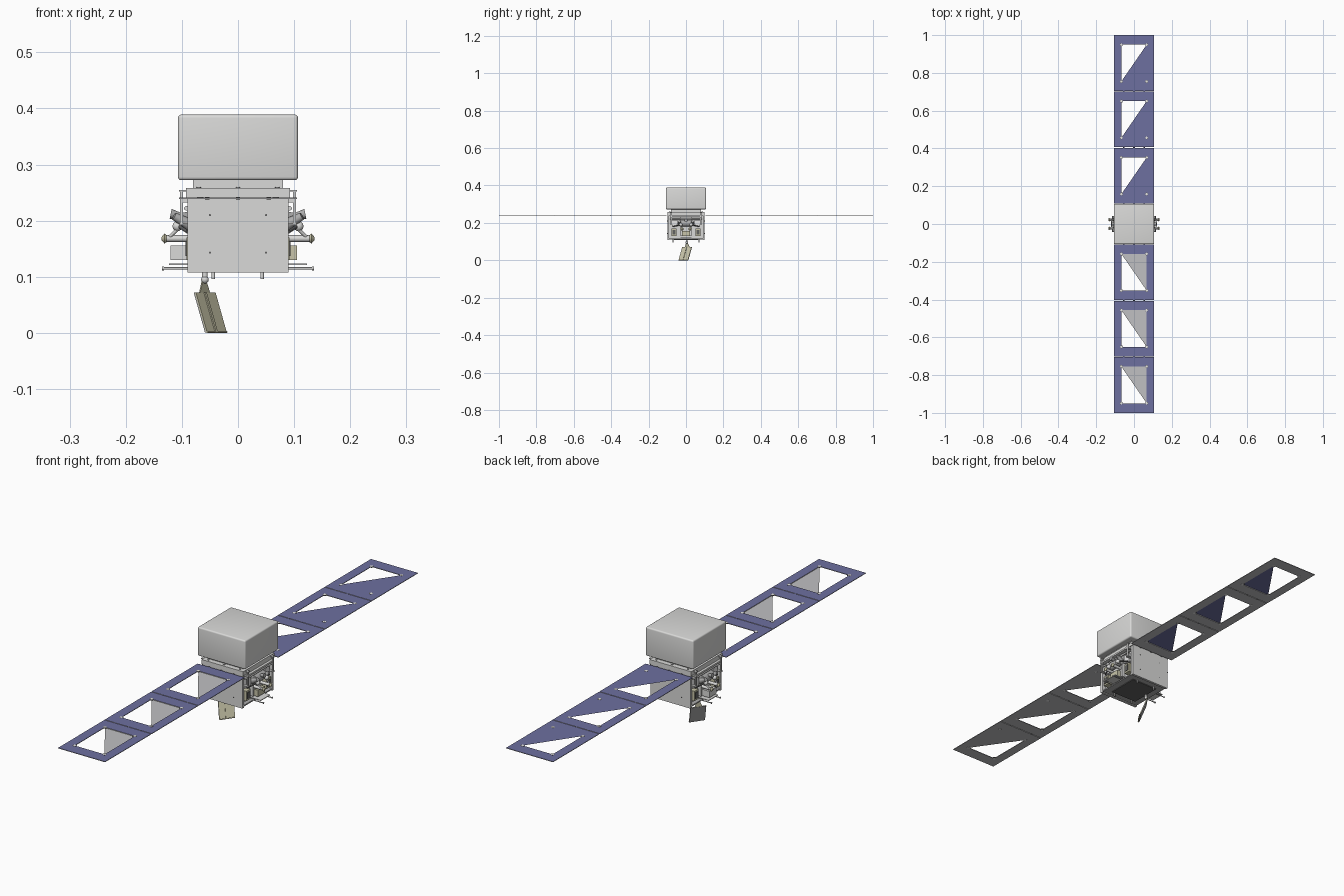
import bpy, bmesh, math
from mathutils import Vector

if "Cube" in bpy.data.objects:
    bpy.data.objects.remove(bpy.data.objects["Cube"])


def mat(name, r, g, b):
    m = bpy.data.materials.new(name)
    m.diffuse_color = (r, g, b, 1)
    m.use_nodes = True
    m.node_tree.nodes["Principled BSDF"].inputs["Base Color"].default_value = m.diffuse_color
    return m


LIGHT = mat("light grey", 0.70, 0.70, 0.69)
MID = mat("mid grey", 0.42, 0.42, 0.42)
DARK = mat("dark grey", 0.12, 0.12, 0.12)
BLUE = mat("cell blue", 0.155, 0.16, 0.35)
BACK = mat("panel back grey", 0.53, 0.53, 0.54)
CREAM = mat("pale cream", 0.58, 0.56, 0.40)
WHITE = mat("off white", 0.85, 0.85, 0.85)


def finish(name, bm, mats):
    bmesh.ops.recalc_face_normals(bm, faces=bm.faces)
    me = bpy.data.meshes.new(name)
    bm.to_mesh(me)
    bm.free()
    ob = bpy.data.objects.new(name, me)
    bpy.context.collection.objects.link(ob)
    for m in mats:
        me.materials.append(m)
    return ob


def box(name, x, y, z, m, bevel=0):
    """Box from (low, high) pairs, in any order."""
    bm = bmesh.new()
    bmesh.ops.create_cube(bm, size=1)
    for v in bm.verts:
        v.co = [(a[0] + a[1]) / 2 + c * abs(a[1] - a[0]) for a, c in zip((x, y, z), v.co)]
    if bevel:
        bmesh.ops.bevel(bm, geom=bm.edges[:], offset=bevel, segments=4, profile=0.5, affect='EDGES')
    ob = finish(name, bm, [m])
    if bevel:
        smooth(ob)
    return ob


def smooth(ob):
    bpy.ops.object.select_all(action='DESELECT')
    ob.select_set(True)
    bpy.context.view_layer.objects.active = ob
    bpy.ops.object.shade_smooth_by_angle(angle=math.radians(35))


def rod(name, p, q, r, m, r2=None, sides=14):
    """Cylinder or cone from p to q."""
    p, q = Vector(p), Vector(q)
    bm = bmesh.new()
    bmesh.ops.create_cone(bm, cap_ends=True, segments=sides, radius1=r,
                          radius2=r if r2 is None else r2, depth=(q - p).length)
    rot = (q - p).to_track_quat('Z', 'Y')
    for v in bm.verts:
        v.co = rot @ v.co + (p + q) / 2
    ob = finish(name, bm, [m])
    smooth(ob)
    return ob


def ball(name, c, r, m):
    bm = bmesh.new()
    bmesh.ops.create_uvsphere(bm, u_segments=14, v_segments=8, radius=r)
    bmesh.ops.translate(bm, verts=bm.verts, vec=c)
    smooth(finish(name, bm, [m]))


def panel(name, y0, s):
    """Solar panel: blue on top, grey below, window half filled by a triangle."""
    bm = bmesh.new()
    w, zt, zb = 0.105, 0.2412, 0.2388
    y1, a, b = y0 + 0.2955, y0 + 0.05, y0 + 0.244
    if y1 > 0.99:
        y1 = 1.0
    outer = [(-w, y0), (w, y0), (w, y1), (-w, y1)]
    inner = [(-0.067, a), (0.067, a), (0.067, b), (-0.067, b)]
    ring = lambda pts, z: [bm.verts.new((x, y * s, z)) for x, y in pts]
    ot, it, ob_, ib = ring(outer, zt), ring(inner, zt), ring(outer, zb), ring(inner, zb)
    for i in range(4):
        j = (i + 1) % 4
        bm.faces.new((ot[i], ot[j], it[j], it[i])).material_index = 0
        for q in ((ob_[i], ob_[j], ib[j], ib[i]), (ot[i], ot[j], ob_[j], ob_[i]),
                  (it[i], it[j], ib[j], ib[i])):
            bm.faces.new(q).material_index = 1
    finish(name, bm, [BLUE, BACK])
    # window fill
    bm = bmesh.new()
    z = zt if s > 0 else zb
    bm.faces.new([bm.verts.new((inner[i][0], inner[i][1] * s, z)) for i in (0, 1, 2)])
    finish(name + "_window_fill", bm, [BLUE if s > 0 else BACK])
    # corner buttons with dark rims
    for i, (x, y) in enumerate(inner):
        rod(f"{name}_rim_{i}", (x, y * s, zb), (x, y * s, zt + 0.0003), 0.008, DARK)
        rod(f"{name}_button_{i}", (x, y * s, zb - 0.0005), (x, y * s, zt + 0.0006), 0.006, WHITE)


# Wings with small hinges
for s, side in ((-1, "front"), (1, "back")):
    for k in range(3):
        panel(f"{side}_panel_{k}", 0.108 + 0.2985 * k, s)
        y = 0.1062 + 0.2985 * k
        for x in (-0.055, 0, 0.055):
            rod(f"{side}_hinge_{k}", (x - 0.004, y * s, 0.24), (x + 0.004, y * s, 0.24), 0.002, DARK)

# Top housing and neck
box("top_housing", (-0.107, 0.107), (-0.107, 0.107), (0.272, 0.389), LIGHT, 0.006)
box("neck", (-0.08, 0.08), (-0.08, 0.08), (0.256, 0.273), LIGHT)
box("top_deck", (-0.093, 0.093), (-0.1, 0.1), (0.24, 0.258), LIGHT)

# Body core, walls, base
box("core", (-0.072, 0.072), (-0.09, 0.09), (0.116, 0.24), LIGHT)
box("base_plate", (-0.088, 0.088), (-0.09, 0.09), (0.111, 0.116), MID)
box("base_cover", (-0.06, 0.06), (-0.065, 0.065), (0.108, 0.111), DARK)
for s in (-1, 1):
    box("body_wall", (-0.09, 0.09), (0.09 * s, 0.1 * s), (0.108, 0.24), LIGHT)
    for x in (-0.05, 0.05):
        for z in (0.143, 0.21):
            rod("wall_rivet", (x, 0.099 * s, z), (x, 0.101 * s, z), 0.002, DARK)
    for x in (-0.07, 0, 0.07):
        rod("deck_bolt", (x, 0.088 * s, 0.257), (x, 0.088 * s, 0.26), 0.004, MID)
    for x in (-0.044, 0.043):
        rod("foot", (x, 0.07 * s, 0.096), (x, 0.07 * s, 0.112), 0.003, LIGHT)

# Equipment on the left and right sides
for s in (-1, 1):
    X = lambda a, b: (a * s, b * s)
    box("centre_unit", X(0.07, 0.088), (-0.03, 0.03), (0.13, 0.235), LIGHT)
    box("upper_shelf", X(0.07, 0.102), (-0.085, 0.085), (0.232, 0.239), LIGHT)
    box("lower_shelf", X(0.07, 0.123), (-0.03, 0.03), (0.121, 0.124), LIGHT)
    box("low_unit", X(0.088, 0.12 if s < 0 else 0.105), (-0.022, 0.022), (0.13, 0.156),
        LIGHT if s < 0 else CREAM)
    rod("main_tank", (0.09 * s, -0.03, 0.198), (0.09 * s, 0.03, 0.198), 0.018, MID)
    rod("cross_pipe", (0.092 * s, -0.085, 0.222), (0.092 * s, 0.085, 0.222), 0.004, LIGHT)
    rod("nozzle", (0.1 * s, 0, 0.208), (0.12 * s, 0, 0.212), 0.005, MID, 0.009)
    for t in (-1, 1):
        box("corner_post", X(0.098, 0.103), (0.076 * t, 0.084 * t), (0.192, 0.255), LIGHT)
        for z in (0.192, 0.252):
            box("post_bracket", X(0.07, 0.105), (0.074 * t, 0.086 * t), (z, z + 0.003), LIGHT)
        box("side_unit", X(0.07, 0.092), (0.05 * t, 0.078 * t), (0.13, 0.17), CREAM)
        box("side_unit_lid", X(0.092, 0.094), (0.055 * t, 0.073 * t), (0.137, 0.163), DARK)
        box("upper_unit", X(0.07, 0.089), (0.045 * t, 0.075 * t), (0.18, 0.215), WHITE)
        rod("side_arm", (0.07 * s, 0.022 * t, 0.168), (0.13 * s, 0.022 * t, 0.168), 0.006, LIGHT)
        rod("arm_tip_inner", (0.123 * s, 0.022 * t, 0.168), (0.131 * s, 0.022 * t, 0.168), 0.003, CREAM, 0.009)
        rod("arm_tip_outer", (0.131 * s, 0.022 * t, 0.168), (0.136 * s, 0.022 * t, 0.168), 0.009, CREAM, 0.003)
        rod("arm_brace", (0.126 * s, 0.022 * t, 0.167), (0.1 * s, 0.034 * t, 0.192), 0.003, LIGHT)
        rod("small_thruster", (0.085 * s, 0.03 * t, 0.192), (0.114 * s, 0.036 * t, 0.208), 0.011, MID, 0.007)
        ball("thruster_valve", (0.108 * s, 0.028 * t, 0.19), 0.009, LIGHT)
        rod("feed_pipe", (0.09 * s, 0.07 * t, 0.18), (0.105 * s, 0.03 * t, 0.19), 0.003, DARK)
        rod("probe", (0.07 * s, 0.028 * t, 0.115), (0.134 * s, 0.028 * t, 0.115), 0.002, LIGHT)
        rod("probe_tip", (0.132 * s, 0.028 * t, 0.115), (0.135 * s, 0.028 * t, 0.115), 0.0035, LIGHT)

# Tilted flap under the body: cream front, grey back, raised rib
corners = [Vector(c) for c in ((-0.075, -0.02, 0.072), (-0.04, 0.03, 0.072),
                               (-0.02, 0.01, 0.001), (-0.055, -0.04, 0.001))]
thick = Vector((-0.002, 0.0014, 0))


def slab(name, pts, m, step):
    bm = bmesh.new()
    f = bm.faces.new([bm.verts.new(p + thick * step) for p in pts])
    g = bmesh.ops.extrude_face_region(bm, geom=[f])
    bmesh.ops.translate(bm, verts=[v for v in g["geom"] if isinstance(v, bmesh.types.BMVert)], vec=thick)
    finish(name, bm, [m])


c = corners
slab("flap_front", c, CREAM, 0)
slab("flap_back", c, MID, 1)
slab("flap_rib", [c[0].lerp(c[1], 0.4), c[0].lerp(c[1], 0.5), c[3].lerp(c[2], 0.5), c[3].lerp(c[2], 0.4)],
     CREAM, -1)
slab("flap_neck", [c[0].lerp(c[1], 0.25), c[0].lerp(c[1], 0.75),
                   Vector((-0.055, 0.008, 0.092)), Vector((-0.062, 0.0, 0.092))], CREAM, 0.5)
ball("flap_joint", (-0.059, 0.004, 0.095), 0.007, LIGHT)
rod("flap_mount", (-0.059, 0.004, 0.095), (-0.059, 0.004, 0.112), 0.005, LIGHT)
# flap's lowest edge rests on the ground plane
rod("flap_edge", (-0.055, -0.04, 0.0015), (-0.02, 0.01, 0.0015), 0.0017, CREAM)
